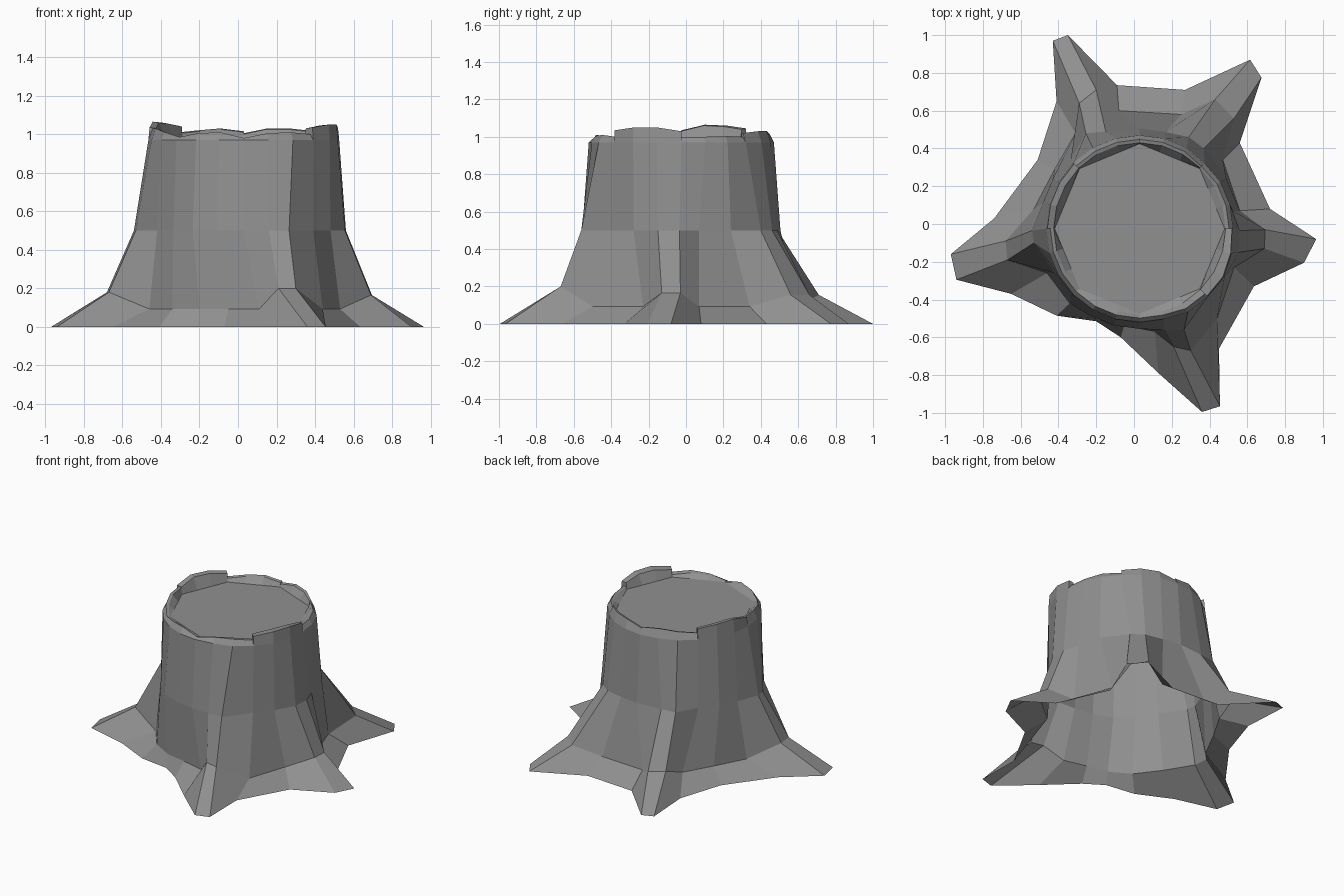
import bpy, bmesh
from math import sin, cos, pi

CX, CY, N = 0.03, -0.025, 24

bark = bpy.data.materials.new("dull_grey")
bark.diffuse_color = (0.28, 0.28, 0.28, 1)


def polar(i, r, z):
    a = 2 * pi * i / N
    return (CX + r * cos(a), CY + r * sin(a), z)


def make_object(name, bm):
    bmesh.ops.recalc_face_normals(bm, faces=bm.faces)
    me = bpy.data.meshes.new(name)
    bm.to_mesh(me)
    bm.free()
    me.materials.append(bark)
    ob = bpy.data.objects.new(name, me)
    bpy.context.collection.objects.link(ob)
    return ob


# Root outline on the ground, counter-clockwise from the right-hand root
ground = [(0.965, -0.08), (0.72, 0.08), (0.56, 0.43), (0.675, 0.775),
          (0.615, 0.87), (0.27, 0.71), (-0.09, 0.735), (-0.35, 1.0),
          (-0.43, 0.97), (-0.41, 0.65), (-0.51, 0.34), (-0.74, 0.03),
          (-0.97, -0.16), (-0.94, -0.295), (-0.65, -0.37), (-0.41, -0.485),
          (-0.2, -0.515), (-0.07, -0.6), (0.13, -0.79), (0.36, -0.995),
          (0.455, -0.965), (0.45, -0.66), (0.635, -0.33), (0.9, -0.205)]
# Where the roots meet the trunk
flare = [(0.695, -0.03), (0.56, 0.07), (0.47, 0.34), (0.53, 0.56),
         (0.43, 0.66), (0.25, 0.58), (-0.08, 0.6), (-0.2, 0.71),
         (-0.29, 0.64), (-0.31, 0.48), (-0.42, 0.29), (-0.53, 0.08),
         (-0.68, -0.09), (-0.67, -0.19), (-0.46, -0.26), (-0.34, -0.42),
         (-0.2, -0.5), (-0.05, -0.53), (0.11, -0.57), (0.21, -0.65),
         (0.3, -0.67), (0.44, -0.5), (0.53, -0.23), (0.69, -0.13)]
ridge_z = {0: 0.165, 23: 0.165, 3: 0.155, 4: 0.155, 7: 0.155, 8: 0.155,
           12: 0.18, 13: 0.18, 19: 0.2, 20: 0.2}
# Root ridges that stand out from the round trunk at half height
waist = {0: (0.56, -0.035), 1: (0.525, 0.07), 3: (0.37, 0.4), 4: (0.29, 0.46),
         7: (-0.15, 0.49), 8: (-0.255, 0.48), 9: (-0.335, 0.34),
         12: (-0.54, -0.035), 13: (-0.53, -0.1), 14: (-0.42, -0.26),
         15: (-0.335, -0.385), 19: (0.16, -0.56), 20: (0.265, -0.56),
         21: (0.39, -0.39), 22: (0.48, -0.28), 23: (0.555, -0.15)}
lip_r = {3: 0.487, 21: 0.51, 22: 0.515, 23: 0.505, 20: 0.51}

# Trunk shell with flared roots, open underneath
bm = bmesh.new()
rings = [[(x, y, 0) for x, y in ground],
         [(x, y, ridge_z.get(i, 0.093)) for i, (x, y) in enumerate(flare)],
         [(*waist.get(i, polar(i, 0.53, 0)[:2]), 0.5) for i in range(N)],
         [polar(i, lip_r.get(i, 0.495), 0.97) for i in range(N)]]
rings = [[bm.verts.new(p) for p in ring] for ring in rings]
for lo, hi in zip(rings, rings[1:]):
    for i in range(N):
        j = (i + 1) % N
        bm.faces.new((lo[i], lo[j], hi[j], hi[i]))
make_object("trunk_and_roots", bm)

# Sawn top: octagon just inside the bark
CAP_Z = 0.98
bm = bmesh.new()
bm.faces.new([bm.verts.new(polar(3 * k, 0.45, CAP_Z)) for k in range(8)])
make_object("cut_top", bm)

# Broken bark rim: eight plates of three segments, four top heights each
tops = [(1.0, 1.0, 1.005, 1.0), (1.02, 1.03, 1.03, 1.005),
        (1.015, 1.03, 1.02, 1.01), (1.045, 1.06, 1.065, 1.035),
        (1.03, 1.03, 1.01, 0.985), (0.985, 1.005, 1.01, 0.98),
        (0.98, 1.005, 1.01, 1.0), (1.035, 1.05, 1.05, 1.03)]
bm = bmesh.new()
for k, zs in enumerate(tops):
    c0, c1 = polar(3 * k, 0.45, CAP_Z), polar(3 * k + 3, 0.45, CAP_Z)
    cols = []
    for s, z in enumerate(zs):
        i = 3 * k + s
        chord = tuple(a + (b - a) * s / 3 for a, b in zip(c0, c1))
        lip = lip_r.get(i % N, 0.495)
        outer_r = lip - (0.006 if max(zs) > 1.04 else 0.022)
        pts = [polar(i, lip, 0.97), polar(i, outer_r, z),
               polar(i, 0.455, z - 0.005), chord]
        cols.append([bm.verts.new(p) for p in pts])
    for a, b in zip(cols, cols[1:]):
        for m in range(3):
            bm.faces.new((a[m], b[m], b[m + 1], a[m + 1]))
    bm.faces.new(cols[0])
    bm.faces.new(cols[-1][::-1])
make_object("bark_rim", bm)
